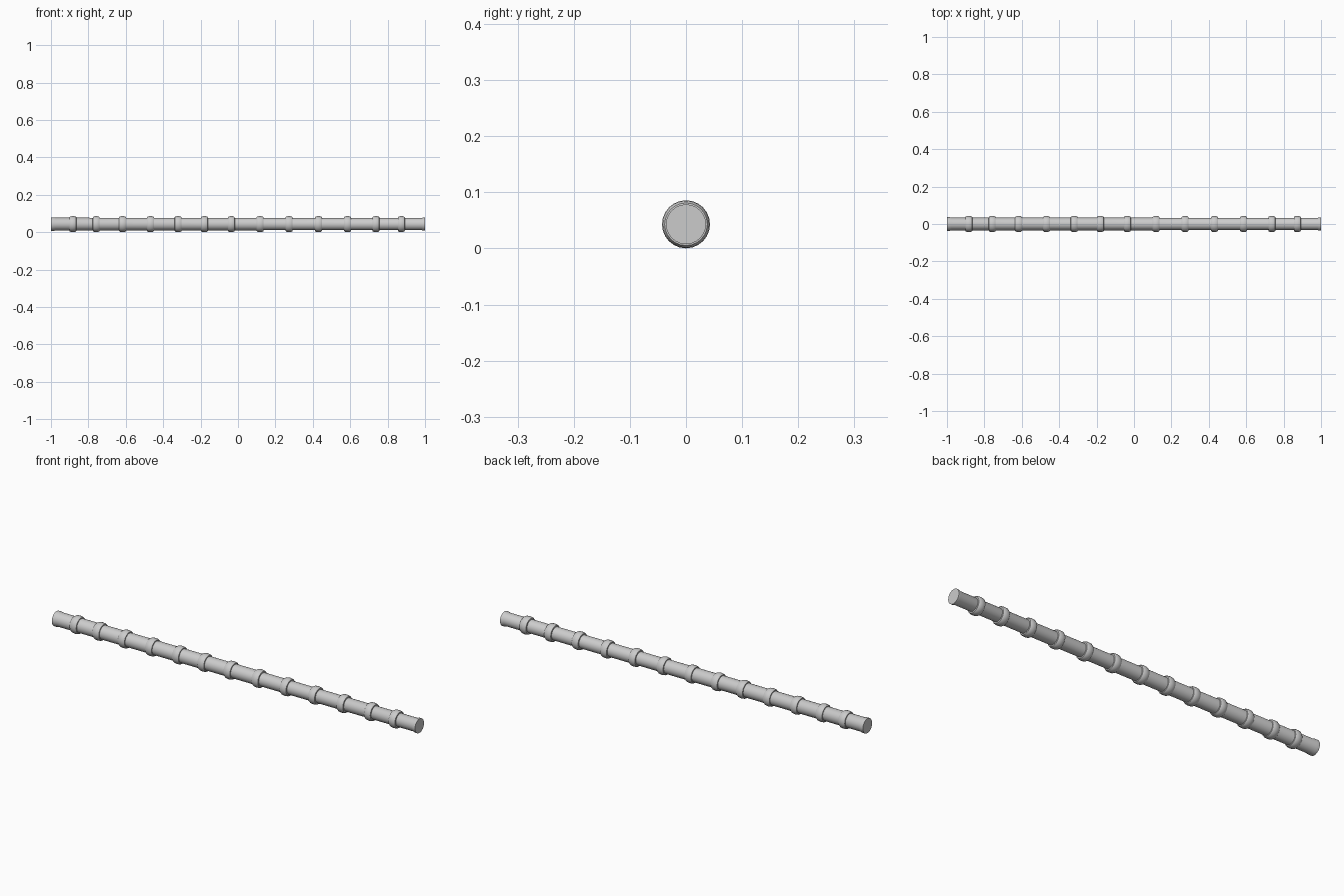
import bpy, bmesh, math

if "Cube" in bpy.data.objects:
    bpy.data.objects.remove(bpy.data.objects["Cube"])

SIDES = 24
AXIS_Z = 0.043


def lathe(name, profile):
    """Spin (x, radius) points around the pole's long axis, with capped ends."""
    bm = bmesh.new()
    loops = []
    for x, r in profile:
        loops.append([bm.verts.new((x, r * math.cos(2 * math.pi * i / SIDES),
                                    AXIS_Z + r * math.sin(2 * math.pi * i / SIDES)))
                      for i in range(SIDES)])
    for a, b in zip(loops, loops[1:]):
        for i in range(SIDES):
            j = (i + 1) % SIDES
            bm.faces.new((a[i], a[j], b[j], b[i]))
    bm.faces.new(loops[0])
    bm.faces.new(loops[-1])
    bmesh.ops.recalc_face_normals(bm, faces=bm.faces)
    mesh = bpy.data.meshes.new(name)
    bm.to_mesh(mesh)
    bm.free()
    obj = bpy.data.objects.new(name, mesh)
    bpy.context.collection.objects.link(obj)
    bpy.ops.object.select_all(action='DESELECT')
    obj.select_set(True)
    bpy.context.view_layer.objects.active = obj
    bpy.ops.object.shade_smooth_by_angle(angle=math.radians(35))
    return obj


# Cane pole with a slight taper and a small flared lip at each end
lathe("cane_pole", [(-1.0, 0.0365), (-0.985, 0.0365), (-0.975, 0.034),
                    (0.1, 0.0335), (0.13, 0.0325), (0.98, 0.032),
                    (0.99, 0.0355), (1.0, 0.0355)])

# Rounded node rings at natural, uneven spacing
nodes = [-0.883, -0.758, -0.617, -0.468, -0.32, -0.18, -0.036,
         0.118, 0.273, 0.43, 0.586, 0.737, 0.873]
ring = [(-0.019, 0.031), (-0.018, 0.038), (-0.012, 0.0415), (0.0, 0.0428),
        (0.012, 0.0415), (0.018, 0.038), (0.019, 0.031)]
for n, x in enumerate(nodes):
    lathe(f"node_ring_{n + 1}", [(x + dx, r) for dx, r in ring])
